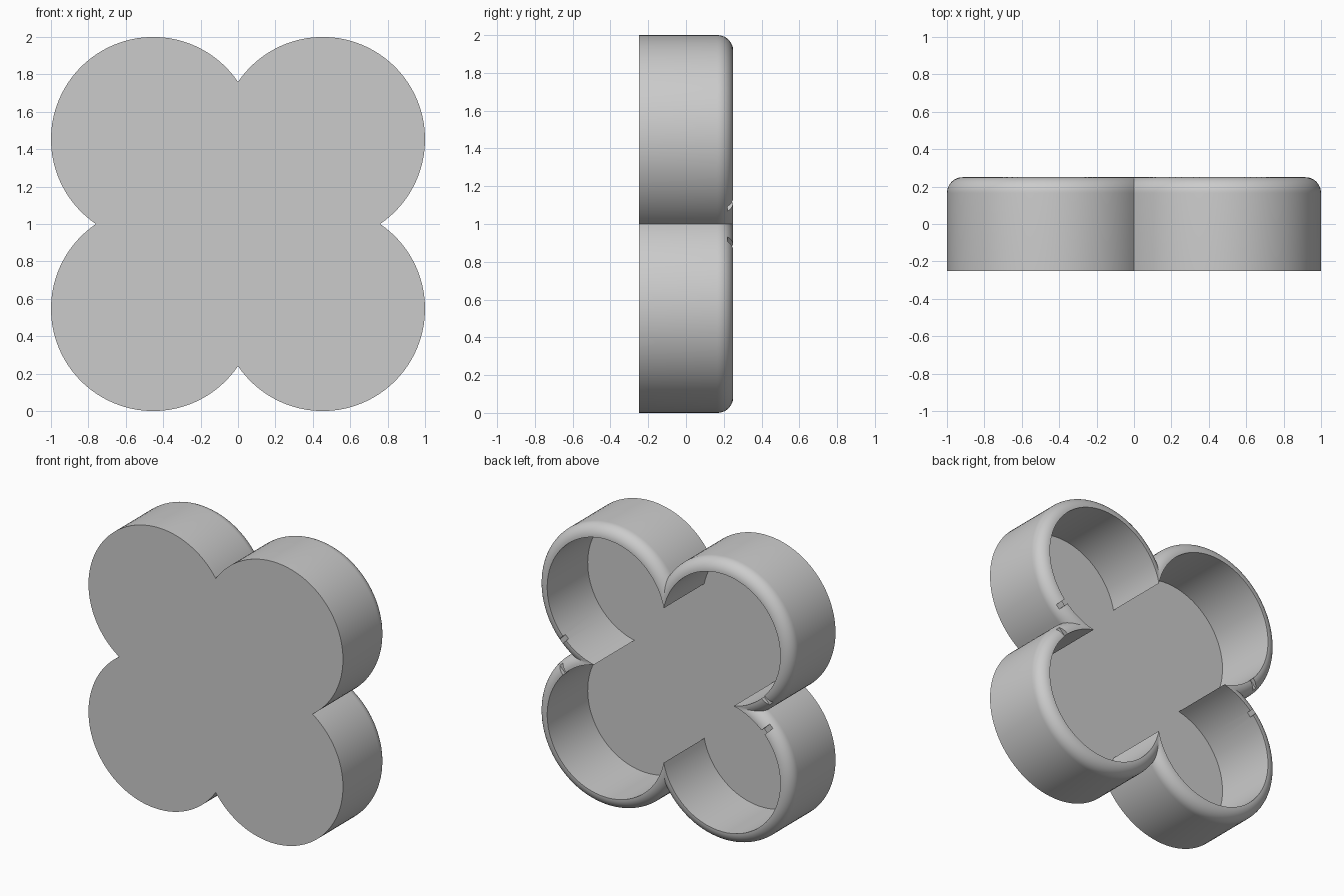
import bpy, bmesh
from math import sin, cos, asin, pi, radians
from mathutils import Matrix, Vector

if "Cube" in bpy.data.objects:
    bpy.data.objects.remove(bpy.data.objects["Cube"])

OFFSET = 0.453             # petal centre from the middle, along x and z
OUTER, INNER = 0.547, 0.463
FRONT, FLOOR, BACK = -0.25, -0.205, 0.25
SEGS = 56                  # segments per petal arc

grey = bpy.data.materials.new("grey")
grey.use_nodes = True
colour = (0.6, 0.6, 0.6, 1)
grey.diffuse_color = colour
grey.node_tree.nodes["Principled BSDF"].inputs["Base Color"].default_value = colour


def make_object(name, bm):
    mesh = bpy.data.meshes.new(name)
    bmesh.ops.recalc_face_normals(bm, faces=bm.faces)
    bm.to_mesh(mesh)
    bm.free()
    mesh.materials.append(grey)
    obj = bpy.data.objects.new(name, mesh)
    bpy.context.collection.objects.link(obj)
    return obj


def four_petal_ring(bm, radius, y):
    """Outline of four overlapping circles, cusps on the x and z axes."""
    reach = asin(OFFSET / radius)
    ring = []
    for quarter in range(4):
        turn = Matrix.Rotation(quarter * pi / 2, 2)
        for i in range(SEGS):
            a = -reach + (pi / 2 + 2 * reach) * i / SEGS
            p = turn @ Vector((OFFSET + radius * cos(a), OFFSET + radius * sin(a)))
            ring.append(bm.verts.new((p.x, y, 1 + p.y)))
    return ring


# Tray: outer wall, quarter-round rim, inner wall and floor
wall = OUTER - INNER
profile = [(OUTER, FRONT)]
for i in range(13):
    a = pi / 2 * i / 12
    profile.append((INNER + wall * cos(a), BACK - wall + wall * sin(a)))
profile.append((INNER, FLOOR))

bm = bmesh.new()
rings = [four_petal_ring(bm, r, y) for r, y in profile]
for lower, upper in zip(rings, rings[1:]):
    for i in range(len(lower)):
        j = (i + 1) % len(lower)
        bm.faces.new((lower[i], lower[j], upper[j], upper[i]))
bm.faces.new(rings[0])
bm.faces.new(rings[-1])
tray = make_object("four_petal_tray", bm)

# Slots cut through the rim beside the two side cusps
bm = bmesh.new()
for sx in (-1, 1):
    for sz in (-1, 1):
        r = 0.52
        d = r * cos(pi / 4)
        place = Matrix.Translation((sx * (OFFSET + d), 0.26, 1 + sz * (OFFSET - d)))
        spin = Matrix.Rotation(sx * sz * radians(45), 4, 'Y')
        size = Matrix.Diagonal((0.16, 0.08, 0.035, 1))
        bmesh.ops.create_cube(bm, size=1, matrix=place @ spin @ size)
cutter = make_object("slot_cutter", bm)
cutter.hide_render = True

cut = tray.modifiers.new("rim_slots", 'BOOLEAN')
cut.operation = 'DIFFERENCE'
cut.solver = 'EXACT'
cut.object = cutter
bpy.context.view_layer.objects.active = tray
tray.select_set(True)
bpy.ops.object.modifier_apply(modifier=cut.name)
bpy.data.objects.remove(cutter)

bpy.ops.object.shade_smooth_by_angle(angle=radians(30))
